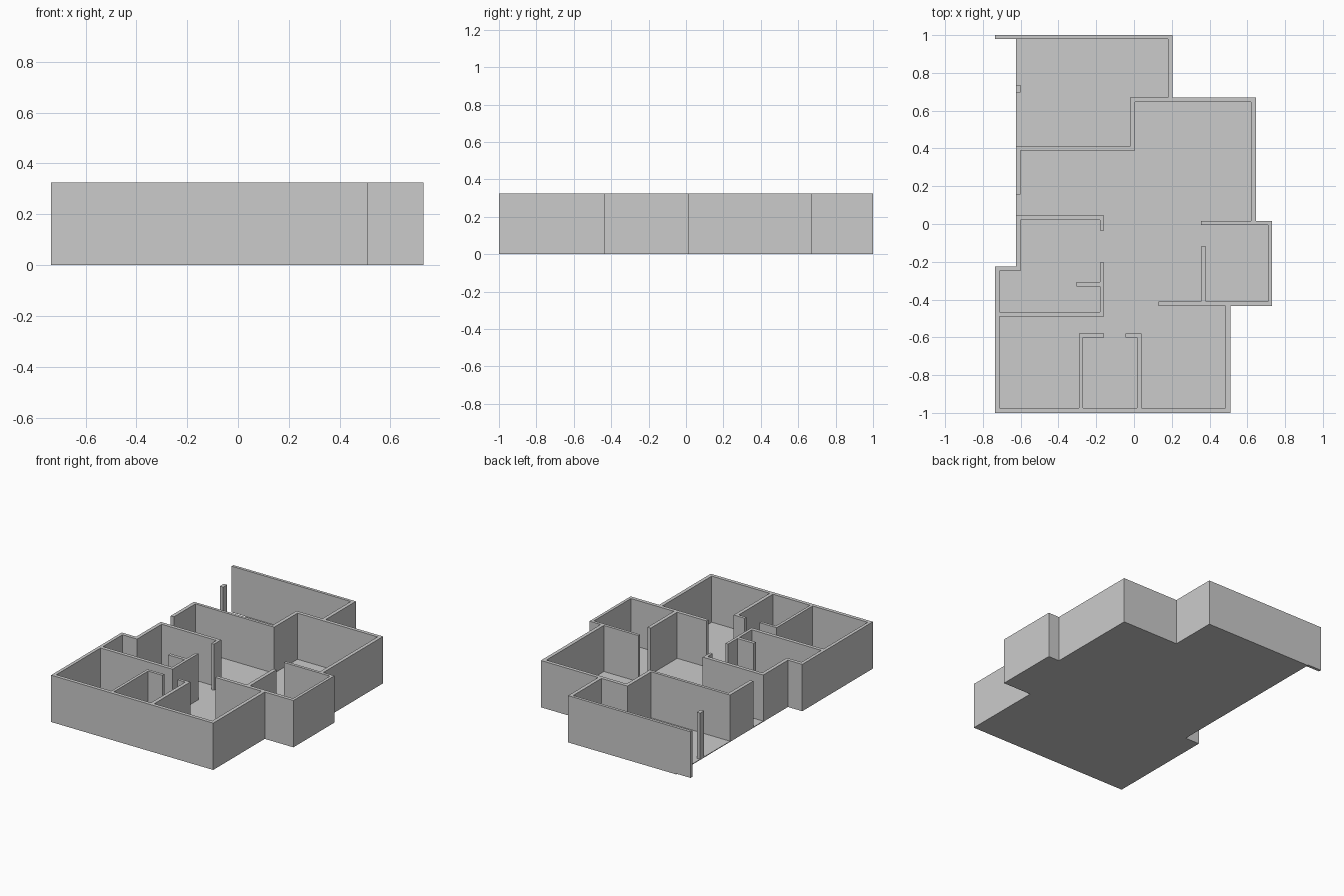
import bpy, bmesh

if "Cube" in bpy.data.objects:
    bpy.data.objects.remove(bpy.data.objects["Cube"])

H, SLAB = 0.325, 0.005          # wall top, floor thickness
SILL, HIGH_SILL, HEAD = 0.09, 0.18, 0.295


def new_object(name, bm):
    mesh = bpy.data.meshes.new(name)
    bm.to_mesh(mesh)
    bm.free()
    obj = bpy.data.objects.new(name, mesh)
    bpy.context.collection.objects.link(obj)
    return obj


def extrude_outline(name, outline, z0, z1):
    bm = bmesh.new()
    face = bm.faces.new([bm.verts.new((x, y, z0)) for x, y in outline])
    ext = bmesh.ops.extrude_face_region(bm, geom=[face], use_keep_orig=True)
    verts = [v for v in ext["geom"] if isinstance(v, bmesh.types.BMVert)]
    bmesh.ops.translate(bm, verts=verts, vec=(0, 0, z1 - z0))
    bmesh.ops.recalc_face_normals(bm, faces=bm.faces)
    return new_object(name, bm)


def clean_walls(name, plan, openings):
    """Exact union of wall boxes minus openings: only the outer skin is kept."""
    solids = [(x0, x1, y0, y1, SLAB, H) for x0, x1, y0, y1 in plan]
    cuts = [[min(b[a * 2 + 1], max(b[a * 2], -9)) if i % 2 else b[a * 2]
             for a in range(3) for i in (0, 1)] for b in openings]
    axes = [sorted({b[a * 2 + i] for b in solids + cuts for i in (0, 1)}) for a in range(3)]

    def inside(b, p):
        return all(b[a * 2] < p[a] < b[a * 2 + 1] for a in range(3))

    def filled(i):
        if any(k < 0 or k >= len(axes[a]) - 1 for a, k in enumerate(i)):
            return False
        p = [(axes[a][k] + axes[a][k + 1]) / 2 for a, k in enumerate(i)]
        return any(inside(b, p) for b in solids) and not any(inside(b, p) for b in cuts)

    n = [len(a) - 1 for a in axes]
    cells = {(i, j, k) for i in range(n[0]) for j in range(n[1]) for k in range(n[2])
             if filled((i, j, k))}
    bm, verts = bmesh.new(), {}

    def vert(key):
        if key not in verts:
            verts[key] = bm.verts.new([axes[a][key[a]] for a in range(3)])
        return verts[key]

    for c in cells:
        for a in range(3):
            for side in (0, 1):
                nb = list(c)
                nb[a] += 1 if side else -1
                if tuple(nb) in cells:
                    continue
                u, v = (a + 1) % 3, (a + 2) % 3
                loop = []
                for du, dv in ((0, 0), (1, 0), (1, 1), (0, 1)):
                    key = list(c)
                    key[a] += side
                    key[u] += du
                    key[v] += dv
                    loop.append(vert(tuple(key)))
                bm.faces.new(loop if side else loop[::-1])
    bmesh.ops.dissolve_limit(bm, angle_limit=0.01, verts=bm.verts, edges=bm.edges)
    return new_object(name, bm)


# Floor slab
extrude_outline("floor", [
    (-0.735, -1), (0.51, -1), (0.51, -0.435), (0.73, -0.435), (0.73, 0.015),
    (0.645, 0.015), (0.645, 0.67), (0.205, 0.67), (0.205, 1), (-0.625, 1),
    (-0.625, -0.225), (-0.735, -0.225)], 0, SLAB)

# Outer walls: x0, x1, y0, y1
outer = [
    (-0.735, 0.205, 0.98, 1.0), (0.18, 0.205, 0.645, 1.0),
    (-0.02, 0.645, 0.645, 0.67), (0.62, 0.645, -0.005, 0.67),
    (0.355, 0.73, -0.005, 0.015), (0.71, 0.73, -0.435, 0.015),
    (0.13, 0.73, -0.435, -0.41), (0.485, 0.51, -1.0, -0.41),
    (-0.735, 0.51, -1.0, -0.975), (-0.735, -0.712, -1.0, -0.225),
    (-0.735, -0.6, -0.25, -0.225), (-0.625, -0.6, -0.25, 0.045),
    (-0.625, -0.6, 0.155, 0.41)]

# Room dividers
inner = [
    (-0.625, 0.005, 0.39, 0.41), (-0.02, 0.005, 0.39, 0.67),
    (-0.625, -0.16, 0.02, 0.045), (-0.18, -0.16, -0.035, 0.045),
    (-0.18, -0.16, -0.49, -0.205), (-0.305, -0.16, -0.33, -0.307),
    (-0.735, -0.16, -0.49, -0.465), (-0.29, -0.27, -1.0, -0.58),
    (-0.29, -0.16, -0.6, -0.58), (0.015, 0.04, -1.0, -0.58),
    (-0.045, 0.04, -0.6, -0.58), (0.355, 0.38, -0.435, -0.12)]

# Windows: x0, x1, y0, y1, z0, z1
windows = [
    (-0.685, -0.46, -1.01, -0.975, HIGH_SILL, HEAD),
    (-0.18, -0.07, -1.01, -0.975, HIGH_SILL, HEAD),
    (0.54, 0.655, -0.44, -0.41, 0.035, HEAD),
    (0.485, 0.52, -0.91, -0.635, SILL, HEAD),
    (0.71, 0.74, -0.41, -0.23, SILL, HEAD),
    (0.71, 0.74, -0.20, -0.015, SILL, HEAD),
    (0.62, 0.65, 0.10, 0.55, SILL, HEAD),
    (-0.63, -0.6, 0.18, 0.335, HIGH_SILL, HEAD),
    (-0.63, -0.6, -0.21, -0.035, HIGH_SILL, HEAD),
    (-0.74, -0.712, -0.385, -0.265, HIGH_SILL, HEAD)]
clean_walls("walls", outer + inner, [tuple(w) for w in windows])

# Porch post
extrude_outline("porch_post", [(-0.625, 0.695), (-0.6, 0.695), (-0.6, 0.737), (-0.625, 0.737)],
                SLAB, H)
